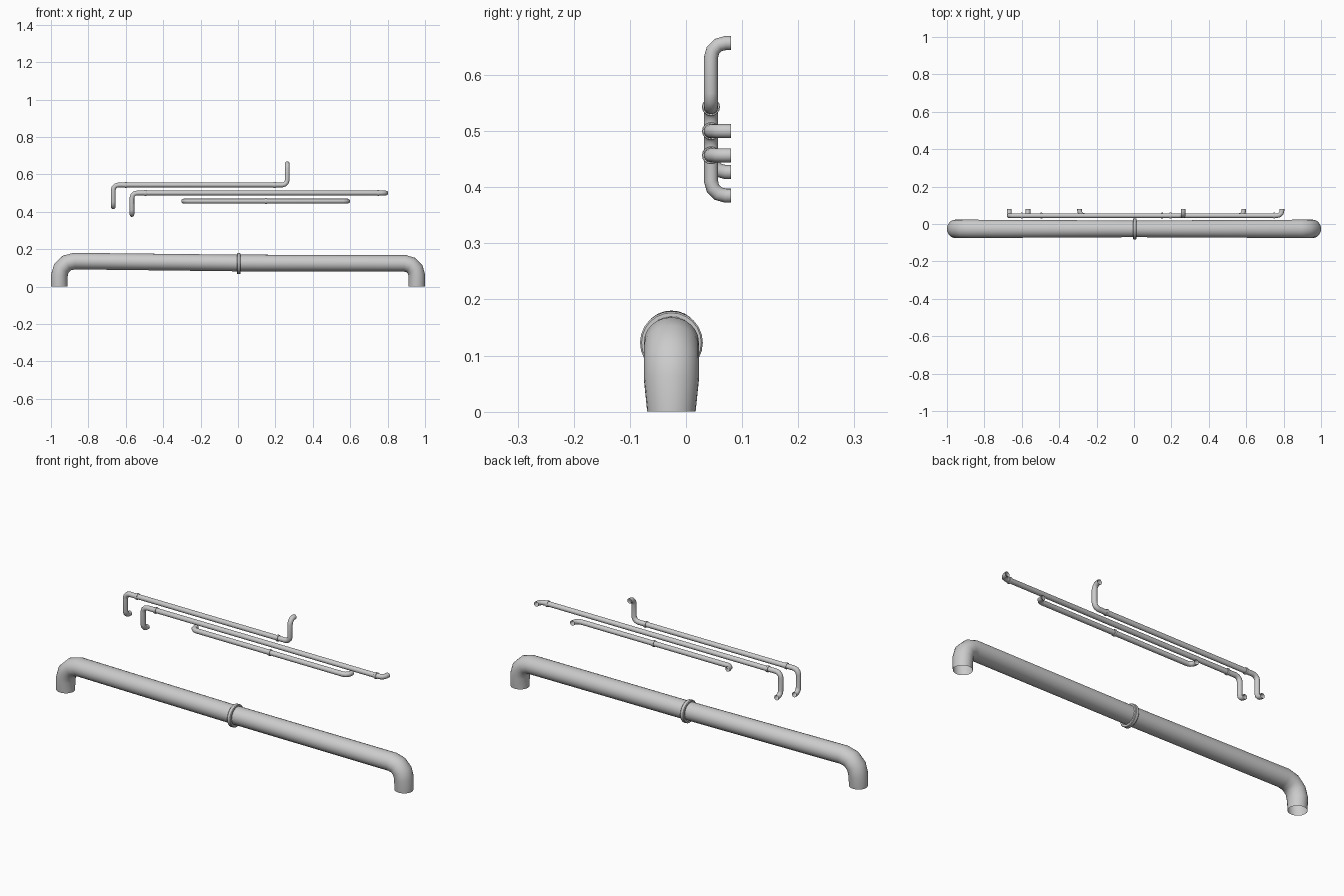
import bpy, bmesh, math
from mathutils import Vector

if "Cube" in bpy.data.objects:
    bpy.data.objects.remove(bpy.data.objects["Cube"])


def fillet(points, radii, steps=3):
    """Round the inner corners of a polyline; a radius of 0 keeps the point."""
    pts = [Vector(p) for p in points]
    path = [pts[0]]
    for a, b, c, r in zip(pts, pts[1:], pts[2:], radii):
        if r == 0:
            path.append(b)
            continue
        u, w = (a - b).normalized(), (c - b).normalized()
        half = u.angle(w) / 2
        centre = b + (u + w).normalized() * (r / math.sin(half))
        p = b + u * (r / math.tan(half)) - centre
        q = b + w * (r / math.tan(half)) - centre
        ang = p.angle(q)
        for i in range(steps + 1):
            t = i / steps
            path.append(centre + (p * math.sin((1 - t) * ang) + q * math.sin(t * ang)) / math.sin(ang))
    path.append(pts[-1])
    return path


def finish(name, bm):
    bmesh.ops.recalc_face_normals(bm, faces=bm.faces[:])
    me = bpy.data.meshes.new(name)
    bm.to_mesh(me)
    bm.free()
    ob = bpy.data.objects.new(name, me)
    bpy.context.collection.objects.link(ob)
    bpy.ops.object.select_all(action='DESELECT')
    ob.select_set(True)
    bpy.context.view_layer.objects.active = ob
    bpy.ops.object.shade_smooth_by_angle(angle=math.radians(40))
    return ob


def pipe(name, path, radius, sides):
    """Sweep an open-ended round tube along the path."""
    bm = bmesh.new()
    rings, prev, n = [], None, None
    for i, p in enumerate(path):
        t = (path[min(i + 1, len(path) - 1)] - p).normalized() + (p - path[max(i - 1, 0)]).normalized()
        t.normalize()
        n = t.orthogonal().normalized() if prev is None else prev.rotation_difference(t) @ n
        b = t.cross(n)
        rings.append([bm.verts.new(p + radius * (n * math.cos(k * math.tau / sides) + b * math.sin(k * math.tau / sides)))
                      for k in range(sides)])
        prev = t
    for r0, r1 in zip(rings, rings[1:]):
        for k in range(sides):
            j = (k + 1) % sides
            bm.faces.new((r0[k], r0[j], r1[j], r1[k]))
    return finish(name, bm)


def collar(name, x, y, z, radius, width, sides):
    """Coupling ring around a pipe running along x, with softened rims."""
    bm = bmesh.new()
    rings = []
    for dx, r in ((-.5, .8), (-.5, .95), (-.35, 1), (.35, 1), (.5, .95), (.5, .8)):
        rings.append([bm.verts.new((x + dx * width, y + radius * r * math.cos(k * math.tau / sides),
                                    z + radius * r * math.sin(k * math.tau / sides))) for k in range(sides)])
    for r0, r1 in zip(rings, rings[1:]):
        for k in range(sides):
            j = (k + 1) % sides
            bm.faces.new((r0[k], r0[j], r1[j], r1[k]))
    finish(name, bm)


# Large main pipe with slightly sloping left half
Y = -0.026
main = pipe("main_pipe", fillet(
    [(-.956, Y, 0), (-.956, Y, .137), (0, Y, .126), (.956, Y, .124), (.956, Y, 0)],
    [.08, 0, .065]), .0445, 24)
# Elbows bulge sideways, feet are a little narrower
for v in main.data.vertices:
    if abs(v.co.x) > .87:
        v.co.y = Y + (v.co.y - Y) * (1.1 if v.co.z > .02 else .97)
collar("main_flange", .004, Y, .123, .056, .02, 24)

# Thin wall pipes whose ends turn back to the wall
W, YP, R = .08, .0445, .026
runs = {
    "upper_pipe": ([(-.667, W, .427), (-.667, YP, .427), (-.667, YP, .543),
                    (.263, YP, .543), (.263, YP, .657), (.263, W, .657)], (-.6, .195)),
    "middle_pipe": ([(-.567, W, .385), (-.567, YP, .385), (-.567, YP, .5),
                     (.791, YP, .5), (.791, W, .5)], (-.495, .75)),
    "lower_pipe": ([(-.291, W, .457), (-.291, YP, .457), (.587, YP, .457), (.587, W, .457)], (.15,)),
}
for name, (pts, joints) in runs.items():
    pipe(name, fillet(pts, [R] * (len(pts) - 2)), .0125, 16)
    z = pts[-2][2] if name != "upper_pipe" else .543
    for i, x in enumerate(joints):
        collar(f"{name}_coupling_{i + 1}", x, YP, z, .016, .01, 16)
